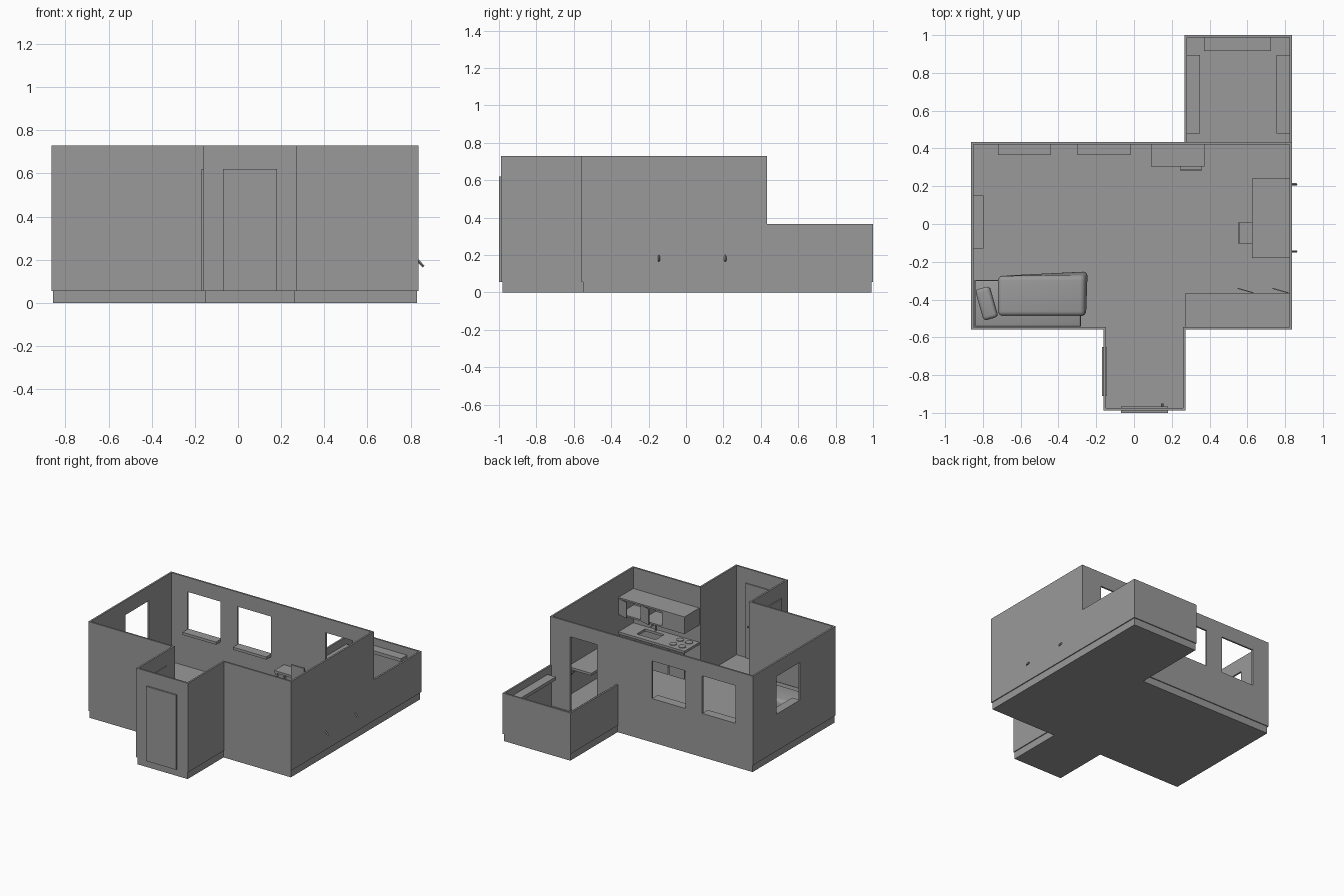
import bpy, bmesh, math
from mathutils import Vector, Matrix

if "Cube" in bpy.data.objects:
    bpy.data.objects.remove(bpy.data.objects["Cube"])

grey = bpy.data.materials.new("plain grey")
grey.use_nodes = True
grey.diffuse_color = (0.32, 0.32, 0.32, 1)
grey.node_tree.nodes["Principled BSDF"].inputs["Base Color"].default_value = (0.32, 0.32, 0.32, 1)

FLOOR, TOP, RAIL, T = 0.055, 0.73, 0.365, 0.013


def finish(name, bm):
    bmesh.ops.recalc_face_normals(bm, faces=bm.faces)
    me = bpy.data.meshes.new(name)
    bm.to_mesh(me)
    bm.free()
    me.materials.append(grey)
    ob = bpy.data.objects.new(name, me)
    bpy.context.collection.objects.link(ob)
    return ob


def add_box(bm, x, y, z):
    size = [b - a for a, b in (x, y, z)]
    mid = [(a + b) / 2 for a, b in (x, y, z)]
    m = Matrix.Translation(mid) @ Matrix.Diagonal((*size, 1))
    return bmesh.ops.create_cube(bm, size=1, matrix=m)["verts"]


def boxes(name, *parts):
    bm = bmesh.new()
    for p in parts:
        add_box(bm, *p)
    return finish(name, bm)


def inset(points, d):
    """Move a right-angled outline inwards."""
    out = []
    for i, p in enumerate(points):
        p = Vector(p)
        a = (p - Vector(points[i - 1])).normalized()
        b = (Vector(points[(i + 1) % len(points)]) - p).normalized()
        out.append(p + d * Vector((-a.y - b.y, a.x + b.x)))
    return out


def prism(name, points, z0, z1):
    bm = bmesh.new()
    face = bm.faces.new([bm.verts.new((p[0], p[1], z0)) for p in points])
    top = bmesh.ops.extrude_face_region(bm, geom=[face])["geom"]
    for v in top:
        if isinstance(v, bmesh.types.BMVert):
            v.co.z = z1
    return finish(name, bm)


def cut(ob, *cutters):
    for c in cutters:
        mod = ob.modifiers.new("opening", "BOOLEAN")
        mod.operation, mod.solver, mod.object = "DIFFERENCE", "EXACT", c
        bpy.context.view_layer.objects.active = ob
        bpy.ops.object.modifier_apply(modifier=mod.name)
        bpy.data.objects.remove(c)


def rod(name, a, b, r, sides=8):
    a, b = Vector(a), Vector(b)
    bm = bmesh.new()
    m = Matrix.Translation((a + b) / 2) @ (b - a).to_track_quat("Z", "Y").to_matrix().to_4x4()
    bmesh.ops.create_cone(bm, cap_ends=True, segments=sides, radius1=r, radius2=r,
                          depth=(b - a).length, matrix=m)
    return finish(name, bm)


def soften(ob, width, segments=4):
    mod = ob.modifiers.new("soft edges", "BEVEL")
    mod.width, mod.segments = width, segments
    for p in ob.data.polygons:
        p.use_smooth = True


# Room shell with a narrow entrance and a low-walled balcony
L, R, B, F = -0.864, 0.836, 0.434, -0.558
EL, ER, EF, BL = -0.161, 0.272, -0.988, 0.267
front = [(L, F), (EL, F), (EL, EF), (ER, EF), (ER, F), (R, F)]
room = front + [(R, B), (L, B)]
plan = front + [(R, 1), (BL, 1), (BL, B), (L, B)]
prism("floor_slab", inset(plan, 0.007), 0, FLOOR)
walls = prism("room_walls", room, FLOOR, TOP)
back_windows = [(-0.72, -0.44), (-0.298, -0.018)]
WZ = (0.335, 0.62)
cut(walls, prism("room_space", inset(room, T), 0, 1),
    *[boxes("window_space", (w, (B - 0.05, B + 0.05), WZ)) for w in back_windows],
    boxes("side_window_space", ((L - 0.05, L + 0.05), (-0.13, 0.15), WZ)),
    boxes("balcony_door_space", ((0.44, 0.666), (B - 0.05, B + 0.05), (FLOOR, 0.62))))
boxes("balcony_walls",
      ((BL, BL + T), (B, 1), (FLOOR, RAIL)),
      ((R - T, R), (B, 1), (FLOOR, RAIL)),
      ((BL + T, R - T), (1 - T, 1), (FLOOR, RAIL)))

# Window sills, balcony shelves and doors
for w in back_windows:
    boxes("window_sill", (w, (0.365, B - 0.002), (0.315, 0.335)))
boxes("side_window_sill", ((L + 0.002, -0.798), (-0.13, 0.15), (0.315, 0.335)))
SZ = (0.285, 0.31)
boxes("balcony_shelves",
      ((0.37, 0.725), (0.915, 0.99), SZ),
      ((0.275, 0.35), (0.48, 0.895), SZ),
      ((0.755, 0.83), (0.48, 0.895), SZ))
boxes("front_door", ((-0.07, 0.18), (-1.0, -0.967), (FLOOR, 0.62)))
boxes("side_door", ((-0.169, -0.143), (-0.91, -0.65), (FLOOR, 0.62)))
rod("front_door_handle", (0.15, -0.967, 0.3), (0.15, -0.95, 0.3), 0.006)

# Bed with mattress, pillow and draped blanket
boxes("bed_frame", ((-0.845, -0.28), (-0.545, -0.297), (0.09, 0.13)),
      *[((x, x + 0.03), (y, y + 0.03), (FLOOR, 0.09))
        for x in (-0.845, -0.31) for y in (-0.545, -0.327)])
soften(boxes("mattress", ((-0.843, -0.283), (-0.543, -0.3), (0.13, 0.19))), 0.008, 2)
blanket = boxes("blanket", ((-0.72, -0.262), (-0.487, -0.275), (0.1, 0.205)))
for v in blanket.data.vertices:
    if v.co.z < 0.15 and v.co.x > -0.5:
        v.co.x += 0.01
        if v.co.y > -0.4:
            v.co += Vector((0.012, 0.03, 0))
soften(blanket, 0.025)
pillow = boxes("pillow", ((-0.04, 0.04), (-0.085, 0.085), (-0.025, 0.025)))
pillow.matrix_world = (Matrix.Translation((-0.78, -0.42, 0.222))
                       @ Matrix.Rotation(math.radians(16), 4, "Z")
                       @ Matrix.Rotation(math.radians(-15), 4, "Y"))
soften(pillow, 0.02)

# Wall desk on slanted braces
boxes("wall_desk", ((0.625, R - T), (-0.18, 0.24), (0.262, 0.28)))
for y in (-0.145, 0.21):
    rod("desk_brace", (0.765, y, 0.265), (0.861, y, 0.168), 0.006, 4)

# Small table at the back wall
boxes("small_table", ((0.09, 0.373), (0.305, B - T), (0.268, 0.285)),
      *[((x, x + 0.015), (y, y + 0.015), (FLOOR, 0.268))
        for x in (0.095, 0.353) for y in (0.31, 0.4)])


def chair(name, place, turn):
    legs = [((x, x + 0.012), (y, y + 0.012), (FLOOR, 0.17))
            for x in (-0.055, 0.043) for y in (0, 0.098)]
    ob = boxes(name, ((-0.055, 0.055), (0, 0.11), (0.17, 0.185)),
               ((-0.055, 0.055), (0, 0.012), (0.26, 0.38)),
               ((-0.055, -0.043), (0, 0.012), (0.185, 0.26)),
               ((0.043, 0.055), (0, 0.012), (0.185, 0.26)), *legs)
    ob.location = (*place, 0)
    ob.rotation_euler.z = turn


chair("table_chair", (0.302, 0.28), 0)
chair("desk_chair", (0.55, -0.047), -math.pi / 2)

# Kitchen base units, worktop, sink and hob
KX, KB, KF = (BL + 0.003, R - T), F + T, -0.367
units = boxes("base_units", (KX, (KB, KF - 0.012), (0.085, 0.292)),
              (KX, (KB, KF - 0.035), (FLOOR, 0.085)))
worktop = boxes("worktop", (KX, (KB, KF), (0.292, 0.31)))
SX, SY = (0.54, 0.7), (-0.51, -0.41)
for part in (units, worktop):
    cut(part, boxes("sink_space", (SX, SY, (0.24, 0.33))))
step = (KX[1] - KX[0]) / 4
for i in range(4):
    x = KX[0] + i * step
    boxes("base_unit_door", ((x + 0.004, x + step - 0.004), (KF - 0.012, KF - 0.005), (0.092, 0.285)))
rod("tap_post", (0.62, -0.525, 0.31), (0.62, -0.525, 0.375), 0.005)
rod("tap_spout", (0.62, -0.527, 0.372), (0.62, -0.465, 0.365), 0.005)
for x in (0.325, 0.4):
    for y in (-0.5, -0.42):
        rod("hob_ring", (x, y, 0.31), (x, y, 0.315), 0.026, 20)

# Wall cupboards, one pair of doors standing ajar
UZ = (0.44, 0.57)
boxes("closed_cupboard", ((KX[0], 0.45), (KB, KF), UZ))
boxes("open_cupboard",
      ((0.45, KX[1]), (KB, KF), (0.558, 0.57)),
      ((0.45, KX[1]), (KB, KF), (0.44, 0.452)),
      ((0.45, KX[1]), (KB, KB + 0.008), (0.452, 0.558)),
      *[((x, x + 0.01), (KB, KF), (0.452, 0.558)) for x in (0.45, 0.63, KX[1] - 0.01)])
for hinge in (0.63, 0.815):
    door = boxes("cupboard_door", ((-0.085, 0), (0, 0.006), (-0.06, 0.06)))
    door.location = (hinge, KF, 0.505)
    door.rotation_euler.z = math.radians(-16)
